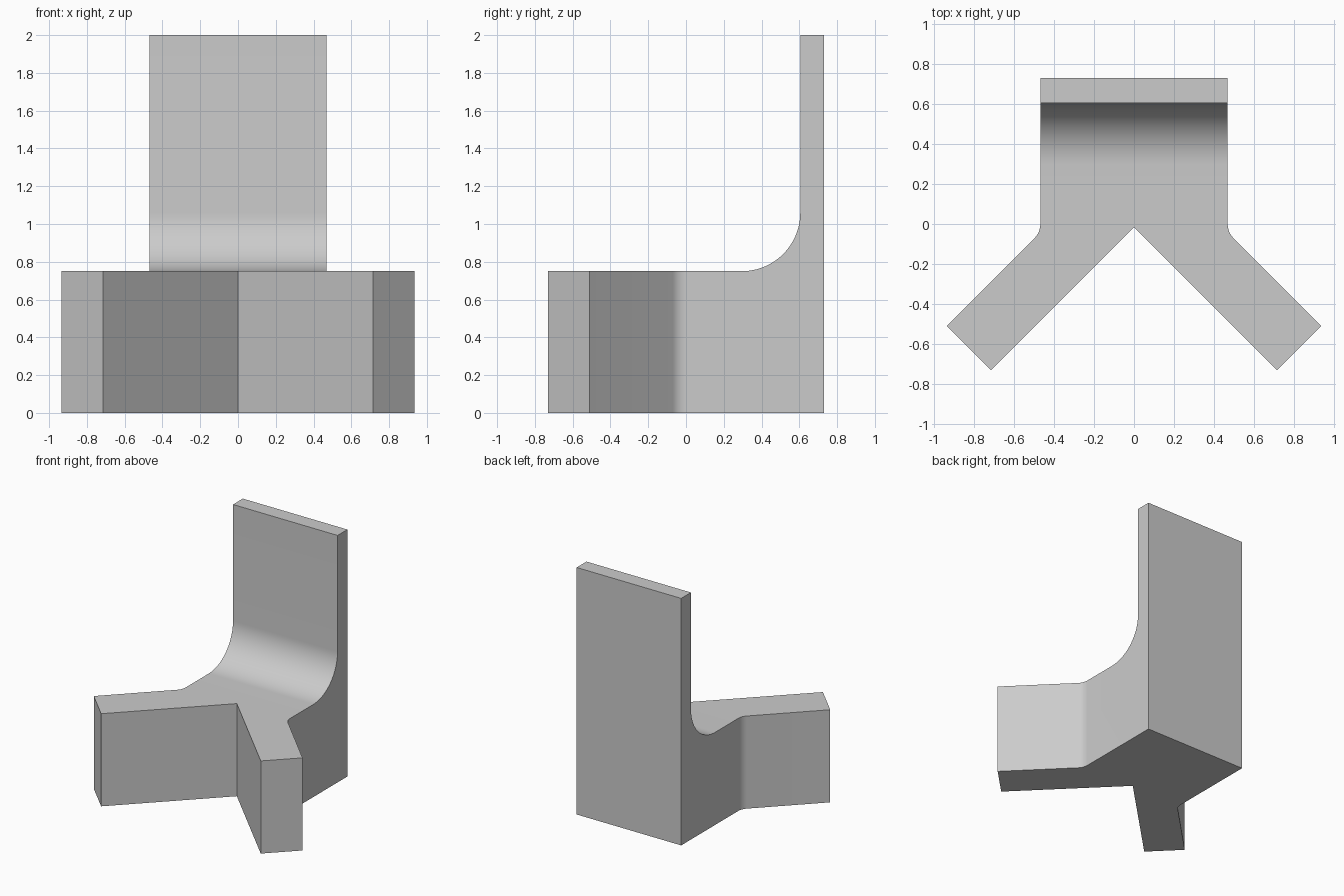
import bpy
import bmesh
from math import cos, sin, radians
from mathutils import Vector

cube = bpy.data.objects.get("Cube")
if cube:
    bpy.data.objects.remove(cube, do_unlink=True)

HALF_WIDTH = 0.468     # half width of the backrest and seat
SEAT_Z, TOP_Z = 0.75, 2.0
REAR_Y, PANEL_Y = 0.73, 0.605


def arc(cx, cy, radius, start, end, steps):
    """Points along a circular arc, angles in degrees."""
    angles = [radians(start + (end - start) * i / steps) for i in range(steps + 1)]
    return [(cx + radius * cos(a), cy + radius * sin(a)) for a in angles]


def prism(name, points, sweep):
    """Closed outline swept along a vector."""
    bm = bmesh.new()
    face = bm.faces.new([bm.verts.new(p) for p in points])
    swept = bmesh.ops.extrude_face_region(bm, geom=[face])
    verts = [g for g in swept["geom"] if isinstance(g, bmesh.types.BMVert)]
    bmesh.ops.translate(bm, verts=verts, vec=Vector(sweep))
    bmesh.ops.recalc_face_normals(bm, faces=bm.faces[:])
    mesh = bpy.data.meshes.new(name)
    bm.to_mesh(mesh)
    bm.free()
    obj = bpy.data.objects.new(name, mesh)
    bpy.context.collection.objects.link(obj)
    return obj


# Plan outline: straight seat, small fillet, two legs splayed at 45 degrees
side = [(HALF_WIDTH, REAR_Y)]
side += arc(HALF_WIDTH + 0.1, 0, 0.1, 180, 225, 8)
side += [(0.935, -0.51), (0.715, -0.73)]
plan = side + [(0, -0.015)] + [(-x, y) for x, y in reversed(side)]
body = prism("splayed_leg_chair", [(x, y, 0) for x, y in plan], (0, 0, TOP_Z))

# Side profile: low seat curving up into a thin backrest
radius = 0.31
profile = [(-1, 0), (-1, SEAT_Z)]
profile += arc(PANEL_Y - radius, SEAT_Z + radius, radius, -90, 0, 24)
profile += [(PANEL_Y, TOP_Z + 0.1), (1, TOP_Z + 0.1), (1, -0.1), (-1, -0.1)]
cutter = prism("side_profile_cutter", [(-1.2, y, z) for y, z in profile[1:]], (2.4, 0, 0))
cutter.hide_render = True

# Keep only what both outlines share
cut = body.modifiers.new("side_profile", "BOOLEAN")
cut.operation = "INTERSECT"
cut.solver = "EXACT"
cut.object = cutter
bpy.ops.object.select_all(action="DESELECT")
bpy.context.view_layer.objects.active = body
body.select_set(True)
bpy.ops.object.modifier_apply(modifier=cut.name)
bpy.data.objects.remove(cutter, do_unlink=True)

# One plain grey
grey = bpy.data.materials.new("light_grey")
grey.use_nodes = True
colour = (0.6, 0.6, 0.6, 1)
grey.diffuse_color = colour
grey.node_tree.nodes["Principled BSDF"].inputs["Base Color"].default_value = colour
body.data.materials.clear()
body.data.materials.append(grey)

bpy.ops.object.shade_smooth_by_angle(angle=radians(30))
